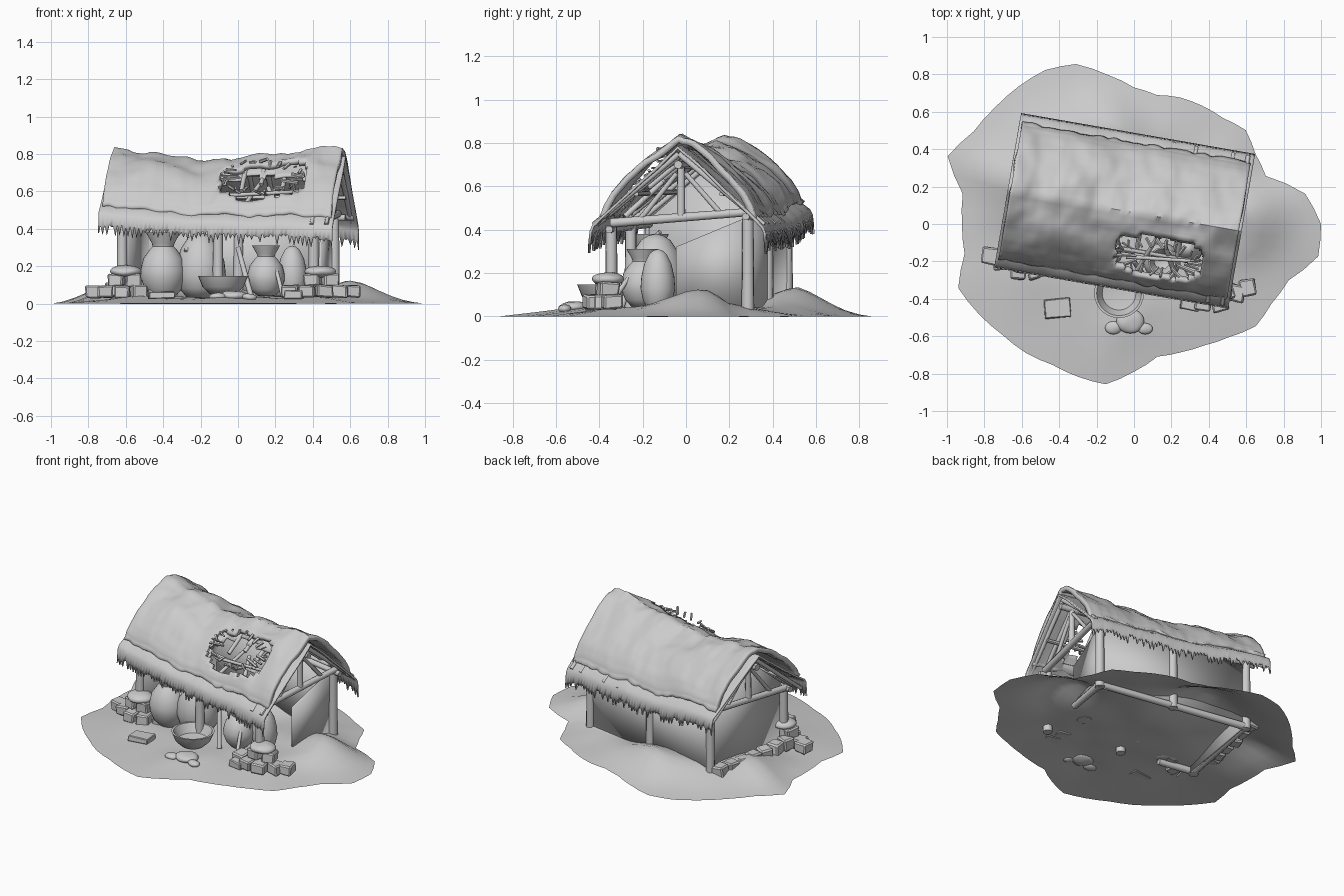
import bpy, bmesh, math, random
from math import sin, cos, pi, exp, radians
from mathutils import Vector, Matrix, noise

random.seed(4)
if "Cube" in bpy.data.objects:
    bpy.data.objects.remove(bpy.data.objects["Cube"])

mat = bpy.data.materials.new("plain_grey")
mat.use_nodes = True
GREY = (0.6, 0.6, 0.6, 1)
mat.diffuse_color = GREY
mat.node_tree.nodes["Principled BSDF"].inputs["Base Color"].default_value = GREY

# The hut stands turned on its plot; hut parts use its own axes
HUT = Matrix.Translation((-0.05, 0.07, 0)) @ Matrix.Rotation(radians(-9.9), 4, 'Z')
rnd = random.uniform


def wobble(x, y, scale, amount):
    return noise.noise(Vector((x * scale, y * scale, 1.7))) * amount


def finish(name, bm, place=HUT, angle=40, thick=0.0):
    bmesh.ops.recalc_face_normals(bm, faces=bm.faces)
    mesh = bpy.data.meshes.new(name)
    bm.to_mesh(mesh)
    bm.free()
    mesh.materials.append(mat)
    ob = bpy.data.objects.new(name, mesh)
    bpy.context.collection.objects.link(ob)
    ob.matrix_world = place
    if thick:
        mod = ob.modifiers.new("thickness", 'SOLIDIFY')
        mod.thickness, mod.offset = thick, -1
    bpy.ops.object.select_all(action='DESELECT')
    ob.select_set(True)
    bpy.context.view_layer.objects.active = ob
    bpy.ops.object.shade_smooth_by_angle(angle=radians(angle))
    return ob


def poles(name, ends, place=HUT, sides=9):
    """Round timbers, each given as start, end, radius."""
    bm = bmesh.new()
    for a, b, r in ends:
        a, b = Vector(a), Vector(b)
        turn = (b - a).to_track_quat('Z', 'Y').to_matrix().to_4x4()
        bmesh.ops.create_cone(bm, cap_ends=True, segments=sides, radius1=r, radius2=r * 0.88,
                              depth=(b - a).length, matrix=Matrix.Translation((a + b) / 2) @ turn)
    return finish(name, bm, place)


def panel(name, points):
    bm = bmesh.new()
    bm.faces.new([bm.verts.new(p) for p in points])
    return finish(name, bm, thick=0.015)


def lathe(name, profile, x, y, segments=28):
    bm = bmesh.new()
    verts = [bm.verts.new((r, 0, z)) for r, z in profile]
    edges = [bm.edges.new(pair) for pair in zip(verts, verts[1:])]
    bmesh.ops.spin(bm, geom=verts + edges, cent=(0, 0, 0), axis=(0, 0, 1),
                   angle=2 * pi, steps=segments, use_duplicate=False)
    bmesh.ops.remove_doubles(bm, verts=bm.verts, dist=0.0005)
    return finish(name, bm, Matrix.Translation((x, y, 0)), 50)


def stones(name, places, place=Matrix()):
    """Chipped blocks: centre, size, turn."""
    bm = bmesh.new()
    for centre, size, turn in places:
        m = Matrix.LocRotScale(Vector(centre), Matrix.Rotation(turn, 3, 'Z'), Vector(size))
        new = bmesh.ops.create_cube(bm, size=1, matrix=m)["verts"]
        for v in new:
            v.co += Vector([rnd(-1, 1) for _ in range(3)]) * min(size) * 0.09
        edges = list({e for v in new for e in v.link_edges})
        bmesh.ops.bevel(bm, geom=edges, offset=min(size) * 0.12, segments=1, affect='EDGES')
    return finish(name, bm, place, 25)


def pebbles(name, places):
    bm = bmesh.new()
    for centre, size in places:
        m = Matrix.LocRotScale(Vector(centre), None, Vector(size))
        for v in bmesh.ops.create_icosphere(bm, subdivisions=3, radius=1, matrix=m)["verts"]:
            v.co.z += wobble(v.co.x, v.co.y, 14, 0.008)
    return finish(name, bm, Matrix())


# Ground: a ragged mound rising from a flat rim
RIM = [100, 93, 75, 75, 78, 74, 73, 72, 70, 73, 81, 91, 95, 96, 97, 99, 106, 93,
       92, 92, 100, 96, 92, 90, 87, 87, 87, 79, 72, 73, 75, 79, 85, 85, 88, 100]
HILLS = [(0.66, 0.1, 0.10), (-0.74, 0.22, 0.10), (-0.1, 0.56, 0.11), (-0.5, 0.5, 0.05)]


def ground_z(x, y, fade):
    z = 0.035 + sum(h * exp(-((x - a) ** 2 + (y - b) ** 2) / 0.05) for a, b, h in HILLS)
    return max(0, z + wobble(x, y, 5, 0.012)) * min(1, 2.6 * (1 - fade))


bm = bmesh.new()
rings, spokes = 16, 72
grid = []
for i in range(1, rings + 1):
    f, row = i / rings, []
    for k in range(spokes):
        edge = (RIM[k // 2] + RIM[(k + k % 2) // 2 % 36]) / 200
        x, y = [f * edge * c for c in (cos(k * 2 * pi / spokes), sin(k * 2 * pi / spokes))]
        row.append(bm.verts.new((x, y, ground_z(x, y, f))))
    grid.append(row)
bm.faces.new(grid[0])
for a, b in zip(grid, grid[1:]):
    for k in range(spokes):
        n = (k + 1) % spokes
        bm.faces.new((a[k], a[n], b[n], b[k]))
finish("ground", bm, Matrix(), 60)


# Roof: one sheet across the ridge, with a broken opening in the front slope
def in_hole(u, v, grow):
    a = abs((u - 0.22) / (0.23 + grow))
    b = abs((v + 0.215) / (0.105 + grow))
    return a ** 3 + b ** 3 < 1 + wobble(u, v, 16, 0.5)


def sheet(name, profile, half, sag, rough, fringe, grow, thick, nu=90):
    bm = bmesh.new()
    rows = [(-v, z) for v, z in profile[:0:-1]] + profile
    last = profile[-1][0]
    cols = []
    for i in range(nu + 1):
        u = -half + 2 * half * i / nu
        col = []
        for v, z in rows:
            out = abs(v) / last
            z += -sag * exp(-((u + 0.05) / 0.3) ** 2) * (1 - 0.6 * out) - 0.06 * u * out
            z += wobble(u, v, 7, rough) + wobble(u, v, 20, rough * 0.25)
            if out == 1:
                z -= rnd(0.3, 1) * fringe * (0.35 if i % 2 else 1)
                v += math.copysign(wobble(u, v, 12, 0.025), v) if not fringe else 0
            col.append(bm.verts.new((u, v, z)))
        cols.append(col)
    for a, b in zip(cols, cols[1:]):
        for j in range(len(rows) - 1):
            mid = (a[j].co + b[j + 1].co) / 2
            if not in_hole(mid.x, mid.y, grow):
                bm.faces.new((a[j], b[j], b[j + 1], a[j + 1]))
    bmesh.ops.delete(bm, geom=[v for v in bm.verts if not v.link_faces], context='VERTS')
    ob = finish(name, bm, angle=45, thick=thick)
    return ob


def refine(points, steps):
    fine = [Vector(points[0])]
    for a, b in zip(points, points[1:]):
        fine += [Vector(a).lerp(Vector(b), k / steps) for k in range(1, steps + 1)]
    return [tuple(p) for p in fine]


thatch = [(0, 0.83), (0.08, 0.795), (0.16, 0.745), (0.25, 0.67), (0.315, 0.6), (0.35, 0.545), (0.365, 0.5)]
sheet("thatch_top", refine(thatch, 3), 0.62, 0.06, 0.03, 0, 0, 0.03)
under = refine([(0, 0.785), (0.4, 0.46)], 14) + [(0.412, 0.435), (0.42, 0.41)]
sheet("thatch_under_fringe", under, 0.635, 0.04, 0.012, 0.08, 0.01, 0.012, 110)

# Loose straw bundles around the opening
straws = []
for k in range(26):
    t = k / 26 * 2 * pi
    u, v = 0.22 + 0.23 * cos(t), -0.215 + 0.1 * sin(t)
    z = 0.83 - 0.78 * abs(v) + 0.02
    tip = (u + rnd(-0.05, 0.05) - 0.06 * cos(t), v - 0.05 * sin(t), z + rnd(-0.04, 0.02))
    straws.append(((u, v, z), tip, rnd(0.005, 0.011)))
poles("loose_straw", straws, sides=5)

# Timber frame
END, FRONT, BACK = 0.52, -0.33, 0.31
posts = [((u, FRONT, 0.0), (u, FRONT, 0.42), 0.03) for u in (-END, 0, END)]
posts += [((u, BACK, 0.0), (u, BACK, 0.47), 0.03) for u in (-END, 0, END)]
poles("posts", posts)
poles("sill_beams", [((-END, BACK, 0.02), (END, BACK, 0.02), 0.024),
                     ((-END, FRONT, 0.02), (-END, BACK, 0.02), 0.024),
                     ((-END, FRONT, 0.02), (-0.27, FRONT, 0.02), 0.024),
                     ((END, BACK, 0.02), (END, 0, 0.02), 0.024)])
poles("eave_and_ridge_beams", [((-0.58, FRONT, 0.43), (0.58, FRONT, 0.40), 0.02),
                               ((-0.58, BACK, 0.47), (0.58, BACK, 0.46), 0.02),
                               ((-0.62, 0, 0.70), (0.62, 0, 0.70), 0.022)])
gable = []
for u in (-END - 0.02, END + 0.02):
    gable += [((u, FRONT, 0.43), (u, BACK, 0.48), 0.022), ((u, 0, 0.46), (u, 0, 0.72), 0.02),
              ((u, -0.19, 0.45), (u, -0.02, 0.66), 0.013), ((u, 0.19, 0.47), (u, 0.02, 0.66), 0.013)]
poles("gable_frames", gable)
rafters = []
for u in (-0.6, -0.52, -0.3, -0.1, 0.1, 0.2, 0.32, 0.52, 0.6):
    for side in (-1, 1):
        broken = side < 0 and 0.05 < u < 0.4
        foot = 0.14 + 0.4 * abs(u - 0.2) if broken else 0.4
        rafters.append(((u, 0, 0.75), (u, side * foot, 0.75 - 0.82 * foot), 0.014))
for side in (-1, 1):
    rafters.append(((-0.6, side * 0.2, 0.575), (0.6, side * 0.2, 0.565), 0.013))
poles("rafters", rafters)
poles("fallen_rafters", [((0.12, -0.3, 0.5), (0.2, -0.1, 0.66), 0.012),
                         ((0.33, -0.3, 0.46), (0.24, -0.14, 0.62), 0.014),
                         ((0.05, -0.24, 0.58), (0.42, -0.2, 0.6), 0.011)])

# Walls
panel("back_wall", [(-END, 0.3, 0), (END, 0.3, 0), (END, 0.3, 0.46), (-END, 0.3, 0.46)])
panel("full_end_wall", [(-0.5, FRONT, 0), (-0.5, BACK, 0), (-0.5, BACK, 0.47),
                        (-0.5, 0, 0.73), (-0.5, FRONT, 0.45)])
panel("half_end_wall", [(0.51, -0.03, 0.02), (0.51, BACK, 0.02), (0.51, BACK, 0.46), (0.51, -0.03, 0.32)])

# Pottery: height shapes shared by the jars
BELLY = [(0, 0), (0.5, 0.01), (0.8, 0.13), (0.98, 0.3), (1, 0.42), (0.88, 0.6), (0.62, 0.73), (0.46, 0.79)]
FLARE = [(0.5, 0.84), (0.72, 0.98), (0.74, 1), (0.66, 1), (0.4, 0.82), (0.4, 0.7)]
DOME = [(0, 0), (0.55, 0.01), (0.85, 0.15), (1, 0.35), (0.95, 0.55), (0.78, 0.76), (0.5, 0.92), (0.25, 0.98), (0, 1)]
for name, shape, x, y, z, r, h in [
        ("tall_jar", BELLY + FLARE, -0.4, -0.17, 0.03, 0.122, 0.35),
        ("egg_pot", DOME, -0.2, -0.14, 0.03, 0.135, 0.35),
        ("small_jar", BELLY + FLARE, 0.15, -0.2, 0.04, 0.1, 0.27),
        ("small_egg_pot", DOME, 0.29, -0.13, 0.03, 0.08, 0.28)]:
    lathe(name, [(a * r, z + b * h) for a, b in shape], x, y)
lathe("bowl", [(0, 0.05), (0.07, 0.052), (0.11, 0.09), (0.133, 0.147), (0.12, 0.147), (0.09, 0.09), (0, 0.075)],
      -0.08, -0.37)
poles("leaning_sticks", [((0.07, -0.3, 0.04), (0.0, -0.2, 0.3), 0.015),
                         ((0.24, -0.36, 0.04), (0.2, -0.25, 0.2), 0.012),
                         ((-0.28, -0.22, 0.28), (-0.2, -0.12, 0.39), 0.012)], Matrix())

# Stone footings round the two front corner posts
blocks, caps = [], []
for x, y, s in ((-0.6, -0.19, -1), (0.44, -0.36, 1)):
    for dx, dy, dz in ((-0.16, 0.0, 0), (-0.07, -0.06, 0), (0.02, -0.06, 0), (0.11, -0.01, 0),
                       (0.17, 0.02, 0), (-0.04, -0.01, 0.06), (0.05, 0.0, 0.06)):
        blocks.append(((x + s * dx, y + dy, 0.065 + dz), (0.085, 0.09, 0.065), rnd(-0.3, 0.3)))
    caps.append(((x, y, 0.17), (0.085, 0.075, 0.032)))
blocks.append(((-0.41, -0.45, 0.045), (0.14, 0.1, 0.035), 0.1))
blocks.append(((0.3, -0.43, 0.05), (0.1, 0.06, 0.045), -0.2))
stones("footing_blocks", blocks)
pebbles("footing_caps", caps)
pebbles("loose_pebbles", [((-0.02, -0.52, 0.04), (0.075, 0.065, 0.028)),
                          ((-0.11, -0.555, 0.035), (0.045, 0.035, 0.02)),
                          ((0.06, -0.56, 0.035), (0.04, 0.03, 0.02))])
stones("end_wall_stones", [((-0.57, -0.3 + 0.095 * k, 0.06 + rnd(0, 0.015)), (0.08, 0.085, 0.075), rnd(-0.25, 0.25))
                           for k in range(7)], HUT)
